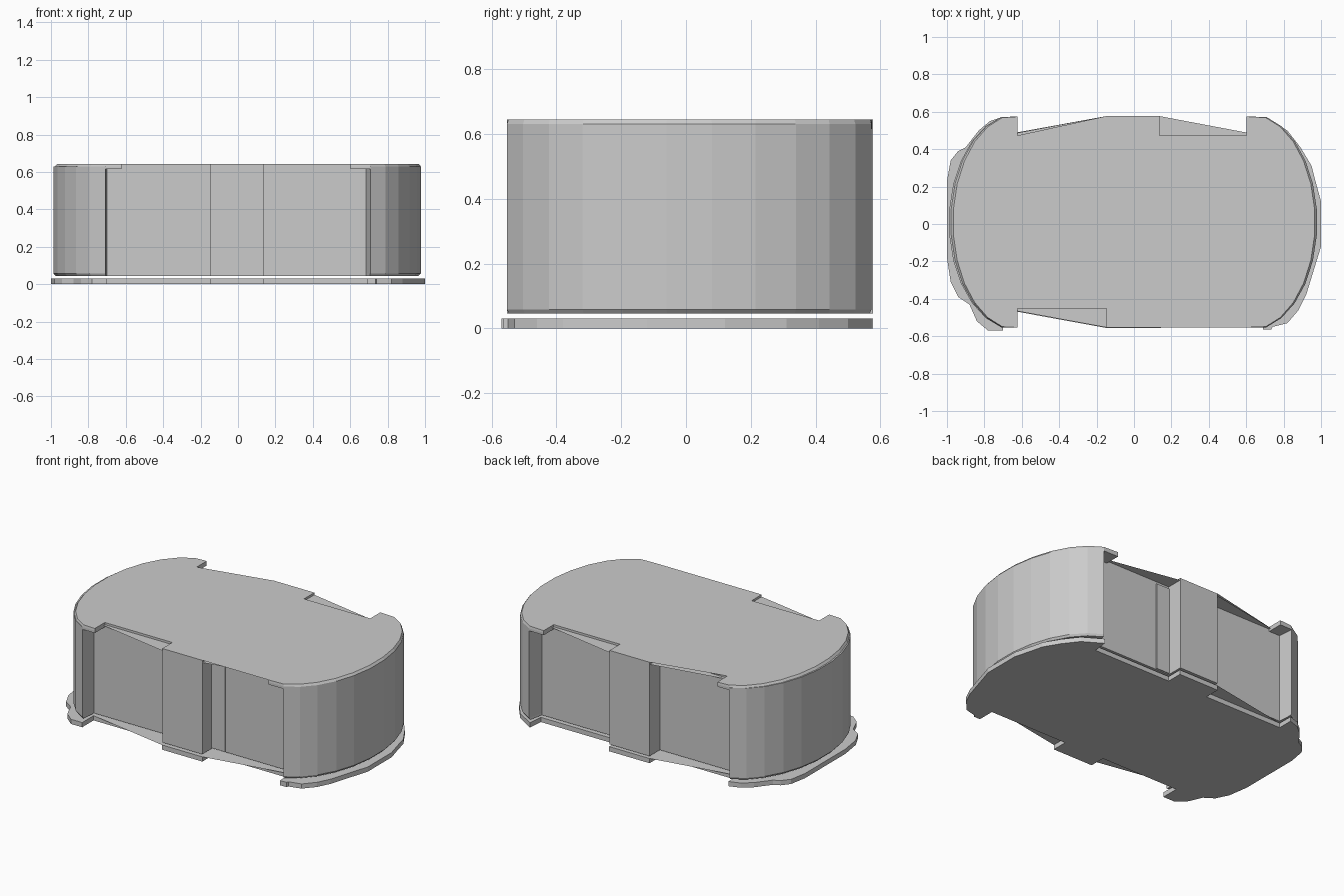
import bpy, bmesh, math

if "Cube" in bpy.data.objects:
    bpy.data.objects.remove(bpy.data.objects["Cube"])

grey = bpy.data.materials.new("plain_grey")
grey.diffuse_color = (0.6, 0.6, 0.6, 1)
grey.use_nodes = True
grey.node_tree.nodes["Principled BSDF"].inputs["Base Color"].default_value = grey.diffuse_color

CY = 0.01                        # middle of the body in y
FRONT, BACK = -0.452, 0.473      # long recessed walls


def arc(side, rx, ry=0.58, n=11, a=76):
    """Rounded end, from front to back, on the +x or -x side."""
    pts = []
    for i in range(n + 1):
        t = math.radians(-a + 2 * a * i / n)
        pts.append((side * (0.62 + rx * math.cos(t)), CY + ry * math.sin(t)))
    return pts


def outline(left_x, right_x, left, right, grow=0.0):
    """Counter-clockwise plan with a square tab on each long wall."""
    f, b = FRONT - grow, BACK + grow
    return ([(left_x, f), (-0.147, f), (-0.147, -0.553 - grow), (0.135 + grow, -0.553 - grow),
             (0.135 + grow, f), (right_x, f)] + right +
            [(right_x, b), (0.135 + grow, b), (0.135 + grow, 0.577), (-0.147, 0.577),
             (-0.147, b), (left_x, b)] + left[::-1])


def loft(name, layers):
    """Solid made from matching plans stacked at given heights."""
    bm = bmesh.new()
    rings = [[bm.verts.new((x, y, z)) for x, y in plan] for z, plan in layers]
    n = len(rings[0])
    for lo, hi in zip(rings, rings[1:]):
        for i in range(n):
            j = (i + 1) % n
            bm.faces.new((lo[i], lo[j], hi[j], hi[i]))
    caps = [bm.faces.new(rings[0][::-1]), bm.faces.new(rings[-1])]
    bmesh.ops.triangulate(bm, faces=caps)
    me = bpy.data.meshes.new(name)
    bm.to_mesh(me)
    bm.free()
    me.materials.append(grey)
    ob = bpy.data.objects.new(name, me)
    bpy.context.collection.objects.link(ob)
    return ob


def box(name, x0, x1, y0, y1, z0, z1):
    plan = [(x0, y0), (x1, y0), (x1, y1), (x0, y1)]
    return loft(name, [(z0, plan), (z1, plan)])


# Main body with a slightly tapered lower edge on the rounded ends
def body_plan(inset):
    return outline(-0.70, 0.685, arc(-1, 0.37 - inset, 0.58 - inset / 2),
                   arc(1, 0.36 - inset, 0.58 - inset / 2))


loft("main_body", [(0.045, body_plan(0.012)), (0.058, body_plan(0)), (0.63, body_plan(0))])


# Lid with overhanging corner lips and a chamfered rim on the ends
def lid_plan(inset):
    def end(side, x):
        ry = 0.58 - inset / 3
        return [(x, -0.553)] + arc(side, 0.36 - inset, ry) + [(x, 0.574)]
    return outline(-0.623, 0.602, end(-1, -0.623), end(1, 0.602))


loft("lid", [(0.615, lid_plan(0)), (0.63, lid_plan(0)), (0.644, lid_plan(0.012))])

# Base slab with an uneven, wider rim at both ends
slab_left = [(-0.70, -0.57), (-0.78, -0.57), (-0.84, -0.52), (-0.88, -0.43), (-0.94, -0.39),
             (-0.98, -0.31), (-1.0, -0.18), (-1.0, 0.23), (-0.98, 0.34), (-0.94, 0.39),
             (-0.90, 0.41), (-0.83, 0.50), (-0.77, 0.55), (-0.70, 0.573)]
slab_right = [(0.69, -0.563), (0.735, -0.563), (0.74, -0.55), (0.82, -0.53), (0.88, -0.46),
              (0.92, -0.38), (0.96, -0.25), (1.0, -0.12), (1.0, 0.12), (0.97, 0.23),
              (0.95, 0.31), (0.89, 0.41), (0.82, 0.50), (0.70, 0.573)]
slab = outline(-0.70, 0.69, slab_left, slab_right, 0.003)
loft("base_slab", [(0.0, slab), (0.03, slab)])

# Shallow strips beside the tabs on both long walls
for name, y0, y1 in (("front_strip", FRONT - 0.006, FRONT + 0.02),
                     ("back_strip", BACK - 0.02, BACK + 0.006)):
    box(name, 0.13, 0.23, y0, y1, 0.05, 0.615)
